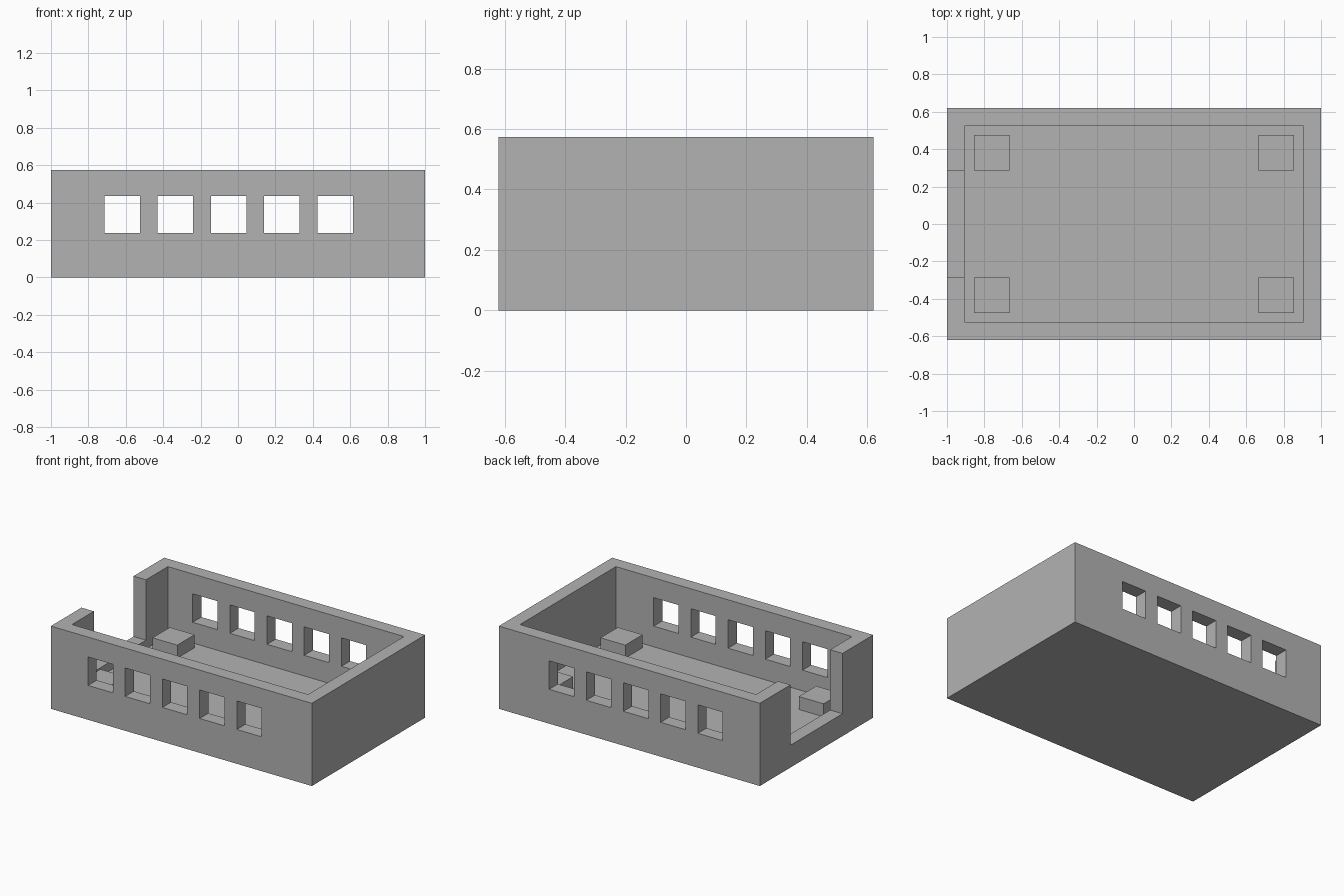
import bpy

if "Cube" in bpy.data.objects:
    bpy.data.objects.remove(bpy.data.objects["Cube"], do_unlink=True)

grey = bpy.data.materials.new("matte grey")
grey.use_nodes = True
tone = (0.45, 0.45, 0.45, 1)
grey.diffuse_color = tone
grey.node_tree.nodes["Principled BSDF"].inputs["Base Color"].default_value = tone


def box(name, low, high):
    """Box between two opposite corners."""
    size = [b - a for a, b in zip(low, high)]
    centre = [(a + b) / 2 for a, b in zip(low, high)]
    bpy.ops.mesh.primitive_cube_add(size=1, location=centre)
    obj = bpy.context.object
    obj.name = name
    for v in obj.data.vertices:
        v.co = [c * s for c, s in zip(v.co, size)]
    obj.data.materials.append(grey)
    return obj


def cut(target, low, high, name):
    """Subtract a box from the target."""
    cutter = box(name, low, high)
    mod = target.modifiers.new(name, "BOOLEAN")
    mod.operation = "DIFFERENCE"
    mod.solver = "EXACT"
    mod.object = cutter
    bpy.context.view_layer.objects.active = target
    bpy.ops.object.modifier_apply(modifier=name)
    bpy.data.objects.remove(cutter, do_unlink=True)


half_x, half_y, height = 1.0, 0.62, 0.573
wall, floor, sill = 0.095, 0.095, 0.155
in_x, in_y = half_x - wall, half_y - wall

# Open tray with a floor and four walls
tray = box("case_shell", (-half_x, -half_y, 0), (half_x, half_y, height))
cut(tray, (-in_x, -in_y, floor), (in_x, in_y, 1), "cavity")

# Wide notch in the right end wall
cut(tray, (-1.2, -0.285, sill), (-0.95 + 0.1, 0.285, 1), "end_notch")

# Row of square vents through both long walls
for i in range(5):
    x = -0.62 + 0.285 * i
    cut(tray, (x - 0.095, -1, 0.238), (x + 0.095, 1, 0.435), f"vent_{i}")

# Support blocks near the inner corners
for side, sx in (("left", 1), ("right", -1)):
    for end, sy in (("front", -1), ("back", 1)):
        x, y = sx * 0.76, sy * 0.38
        box(f"support_block_{end}_{side}",
            (x - 0.095, y - 0.095, floor - 0.01),
            (x + 0.095, y + 0.095, 0.185))
